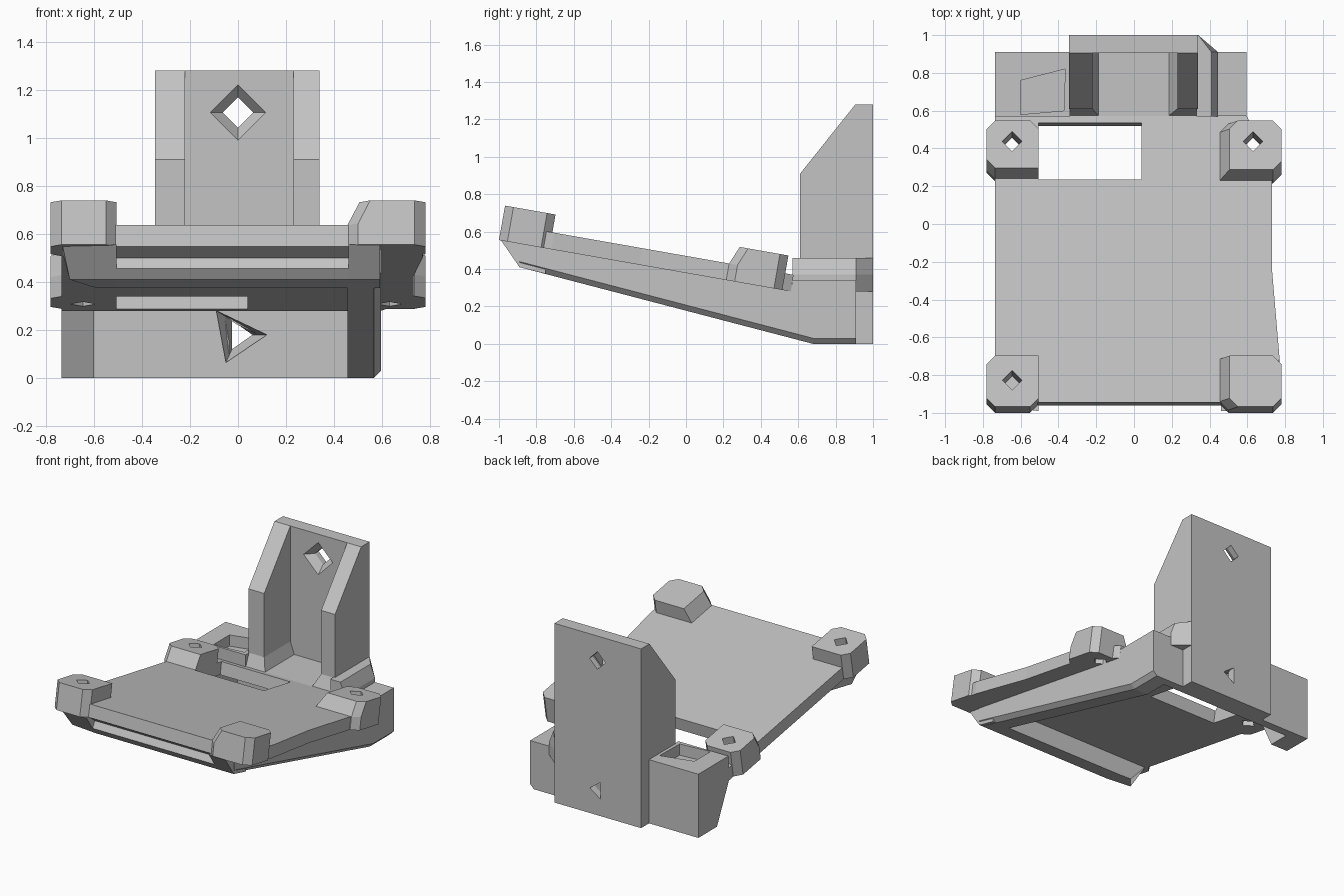
import bpy, bmesh

if "Cube" in bpy.data.objects:
    bpy.data.objects.remove(bpy.data.objects["Cube"])

grey = bpy.data.materials.new("plain grey")
grey.diffuse_color = (0.55, 0.55, 0.55, 1)
grey.use_nodes = True
grey.node_tree.nodes["Principled BSDF"].inputs["Base Color"].default_value = grey.diffuse_color


def loft(name, rings):
    """Solid through successive rings of 3D points, capped at both ends."""
    bm = bmesh.new()
    vs = [[bm.verts.new(p) for p in r] for r in rings]
    n = len(vs[0])
    for a, b in zip(vs, vs[1:]):
        for i in range(n):
            j = (i + 1) % n
            bm.faces.new((a[i], a[j], b[j], b[i]))
    bm.faces.new(vs[0][::-1])
    bm.faces.new(vs[-1])
    bmesh.ops.recalc_face_normals(bm, faces=bm.faces)
    me = bpy.data.meshes.new(name)
    bm.to_mesh(me)
    bm.free()
    me.materials.append(grey)
    ob = bpy.data.objects.new(name, me)
    bpy.context.collection.objects.link(ob)
    return ob


def side(name, prof, x0, x1):
    """Extrude a (y, z) profile along x."""
    return loft(name, [[(x, y, z) for y, z in prof] for x in (x0, x1)])


def rect(x0, x1, y0, y1):
    return [(x0, y0), (x1, y0), (x1, y1), (x0, y1)]


def box(name, x0, x1, y0, y1, z0, z1):
    return side(name, rect(y0, y1, z0, z1), x0, x1)


def tilt(x, v, h):
    """Point on the sloping tray: v along it, h above its underside."""
    return (x, v + 0.174 * h, 0.555 - 0.176 * (v + 1) + 0.985 * h)


def tilted(name, layers):
    return loft(name, [[tilt(x, v, h) for x, v in pts] for pts, h in layers])


def cut(ob, cutters):
    for c in cutters:
        c.hide_render = True
        c.hide_set(True)
        m = ob.modifiers.new("cut", 'BOOLEAN')
        m.operation = 'DIFFERENCE'
        m.solver = 'EXACT'
        m.object = c


# Tray plate with window
tray = tilted("tray", [(pts, h) for h in (0, 0.09) for pts in [[
    (-0.735, -0.96), (0.75, -0.96), (0.77, -0.72), (0.73, -0.25),
    (0.73, 0.3), (0.595, 0.56), (-0.735, 0.56)]]])
window = tilted("window_cutter", [(rect(-0.505, 0.04, 0.22, 0.52), h) for h in (-0.2, 0.3)])


# Corner bosses
def boss(name, sx, v0, v1, inner, front, slope):
    c = 0.045
    def ring(inn, a, b):
        o = 0.78
        if front:
            p = [(inn, a + c), (inn + c, a), (o - c, a), (o, a + c), (o, b - c), (o - c, b), (inn, b)]
        else:
            p = [(inn, a), (o - c, a), (o, a + c), (o, b - c), (o - c, b), (inn + c, b), (inn, b - c)]
        return [(sx * x, v) for x, v in p]
    s = 0.05 if slope else 0
    fs = 0 if front else 0.04
    return tilted(name, [(ring(inner, v0, v1), 0), (ring(inner, v0, v1), 0.09),
                         (ring(inner + s, v0 + fs, v1), 0.187)])


bosses = [
    boss("front_left_boss", -1, -1.0, -0.73, 0.505, True, False),
    boss("front_right_boss", 1, -1.0, -0.73, 0.455, True, True),
    boss("rear_left_boss", -1, 0.225, 0.515, 0.505, False, False),
    boss("rear_right_boss", 1, 0.215, 0.515, 0.455, False, True)]


def pin(x, v, h0):
    r = 0.052
    pts = [(x - r, v), (x, v - r), (x + r, v), (x, v + r)]
    return tilted("screw_cutter", [(pts, h0), (pts, 0.3)])


pins = [pin(-0.645, -0.86, 0.02), pin(-0.645, 0.405, -0.2), pin(0.63, 0.405, -0.2)]
cut(tray, [window] + pins)
cut(bosses[0], pins[:1])
cut(bosses[2], pins[1:2])
cut(bosses[3], pins[2:])

# Front bar under the tray, grooved between its solid ends
side("front_bar", [(-0.955, 0.547), (-0.895, 0.50), (-0.92, 0.455), (-0.89, 0.41),
                   (-0.75, 0.375), (-0.75, 0.53)], -0.505, 0.46)
end = [(-0.99, 0.555), (-0.89, 0.41), (-0.75, 0.375), (-0.75, 0.53)]
loft("front_bar_left_end", [[(-0.73, -0.96, 0.55), (-0.70, -0.87, 0.41), (-0.60, -0.75, 0.378),
                             (-0.73, -0.75, 0.52)], [(-0.505, y, z) for y, z in end]])
side("front_bar_right_end", end, 0.46, 0.59)

# Side wall on the right, with a chamfered lower edge
wall = [(-0.89, 0.41), (0.68, 0.0), (0.91, 0.0), (0.91, 0.32), (0.5, 0.32), (-0.89, 0.55)]
edge = [(-0.89, 0.44), (0.68, 0.03), (0.91, 0.03), (0.91, 0.32), (0.5, 0.32), (-0.89, 0.55)]
loft("side_wall", [[(x, y, z) for y, z in p] for x, p in ((0.455, wall), (0.565, wall), (0.595, edge))])

# Rear deck and the step beside the plate
box("rear_deck", -0.735, 0.445, 0.55, 0.91, 0.28, 0.37)
side("right_shelf", [(0.57, 0.28), (0.91, 0.28), (0.91, 0.34), (0.57, 0.34)], 0.44, 0.595)
loft("right_step", [[(0.33, 0.57, z), (x, 0.57, z), (x, 0.91, z), (0.34, 1.0, z), (0.33, 1.0, z)]
                    for x, z in ((0.445, 0.28), (0.445, 0.37), (0.41, 0.46))])

# Left rear block: side leg, upper box with a pocket
side("left_leg", [(0.70, 0), (0.91, 0), (0.91, 0.37), (0.55, 0.37), (0.55, 0.31)], -0.735, -0.60)
upper = box("left_block", -0.735, -0.34, 0.57, 0.91, 0.30, 0.455)
pocket = loft("pocket_cutter", [[(-0.6, 0.58, z), (-0.37, 0.6, z), (-0.365, 0.82, z), (-0.6, 0.76, z)]
                                for z in (0.375, 0.6)])
cut(upper, [pocket])

# Back wall and upright plate with countersunk holes
back = box("back_wall", -0.62, 0.47, 0.85, 0.91, 0, 0.30)
plate = box("upright_plate", -0.345, 0.34, 0.905, 1.0, 0, 1.28)


def sink(rings):
    return loft("hole_cutter", [[(x, y, z) for x, z in p] for p, y in rings])


def diamond(r):
    return [(-r, 1.105), (0, 1.105 - r), (r, 1.105), (0, 1.105 + r)]


tri = [(0.06, 0.18), (-0.025, 0.12), (-0.025, 0.24)]
wide = [(0.12, 0.18), (-0.05, 0.065), (-0.09, 0.28)]
top_hole = sink([(diamond(0.12), 0.90), (diamond(0.063), 0.96), (diamond(0.063), 1.05)])
low_hole = sink([(wide, 0.80), (wide, 0.86), (tri, 0.95), (tri, 1.05)])
cut(plate, [top_hole, low_hole])
cut(back, [low_hole])

# Gussets with flared feet
rib = [(0.61, 0.37), (0.61, 0.91), (0.905, 1.28), (0.92, 1.28), (0.92, 0.37)]
for label, a, b, foot in (("left", -0.345, -0.22, -0.185), ("right", 0.34, 0.23, 0.18)):
    side(label + "_gusset", rib, a, b)
    loft(label + "_gusset_foot", [[(x, y, z) for x, y in rect(a, i, f, 0.91)]
                                  for i, f, z in ((foot, 0.57, 0.36), (b, 0.61, 0.455))])
